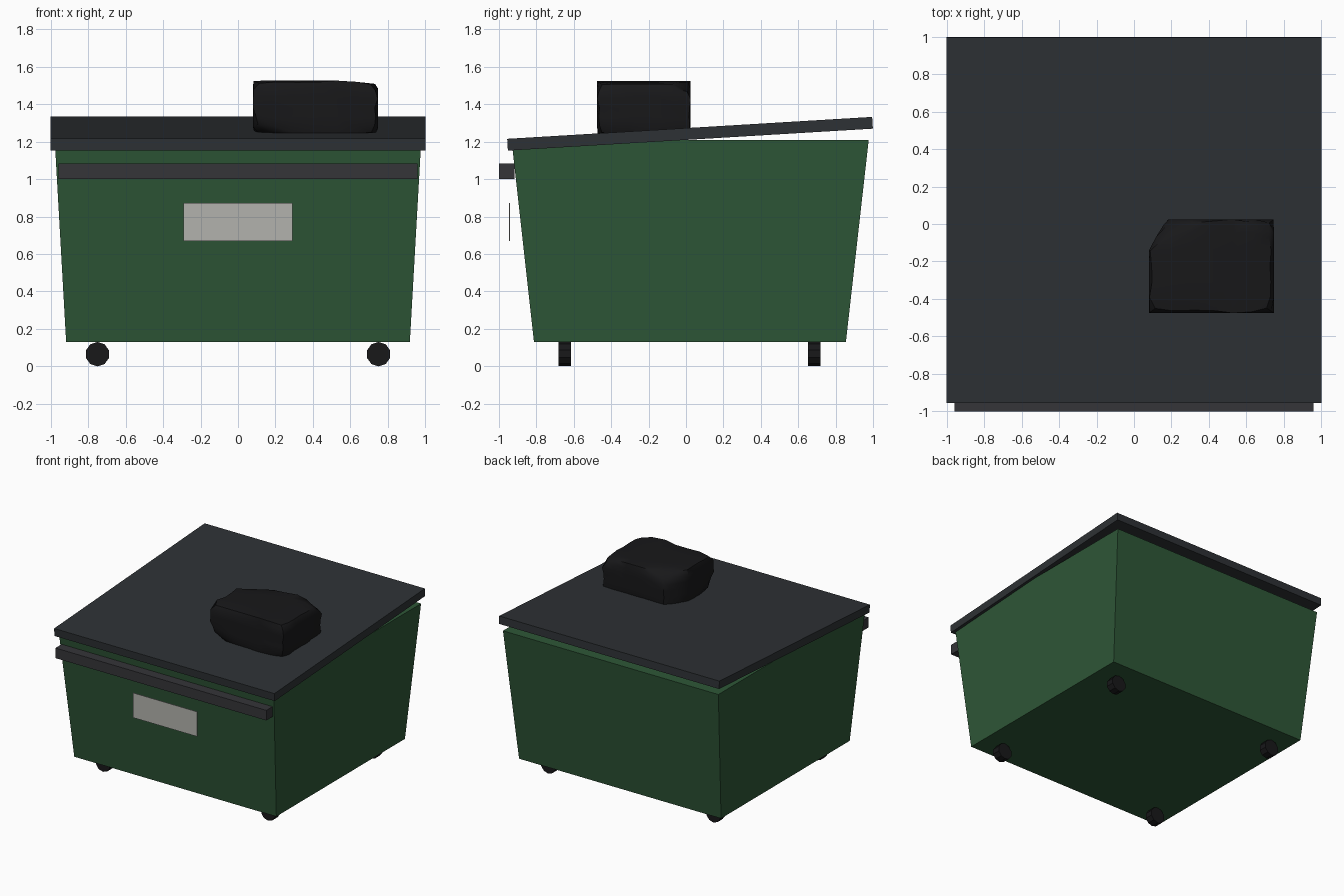
import bpy, bmesh, math, random
from mathutils import Vector

if "Cube" in bpy.data.objects:
    bpy.data.objects.remove(bpy.data.objects["Cube"])

random.seed(4)


def material(name, rgb):
    m = bpy.data.materials.new(name)
    m.diffuse_color = (*rgb, 1)
    m.use_nodes = True
    m.node_tree.nodes["Principled BSDF"].inputs["Base Color"].default_value = m.diffuse_color
    return m


GREEN = material("green_paint", (0.027, 0.095, 0.038))
LID = material("lid_plastic", (0.027, 0.031, 0.035))
STEEL = material("dark_steel", (0.035, 0.035, 0.04))
LABEL = material("label_grey", (0.45, 0.45, 0.42))
BLACK = material("black", (0.009, 0.009, 0.01))


def finish(bm, name, mat):
    bmesh.ops.recalc_face_normals(bm, faces=bm.faces)
    me = bpy.data.meshes.new(name)
    bm.to_mesh(me)
    bm.free()
    me.materials.append(mat)
    ob = bpy.data.objects.new(name, me)
    bpy.context.collection.objects.link(ob)
    return ob


def box(name, lo, hi, mat):
    """Axis-aligned box between two corners, origin at its centre."""
    lo, hi = Vector(lo), Vector(hi)
    bm = bmesh.new()
    bmesh.ops.create_cube(bm, size=1)
    bmesh.ops.scale(bm, vec=hi - lo, verts=bm.verts)
    ob = finish(bm, name, mat)
    ob.location = (lo + hi) / 2
    return ob


# Tapered container, wider at the rim
bm = bmesh.new()
bmesh.ops.create_cube(bm, size=2)
for v in bm.verts:
    top = v.co.z > 0
    hx = 0.978 if top else 0.917
    front, back = (-0.933, 0.977) if top else (-0.813, 0.855)
    v.co = (hx * v.co.x, back if v.co.y > 0 else front, 1.21 if top else 0.13)
finish(bm, "container", GREEN)

# Lid, tilted up towards the back
lid = box("lid", (-1, -0.956, 1.211), (1, 0.999, 1.274), LID)
lid.rotation_euler.x = math.radians(3.44)

# Front bar and label plate
box("front_bar", (-0.957, -1.0, 1.0), (0.957, -0.917, 1.083), STEEL)
box("label_plate", (-0.29, -0.947, 0.67), (0.29, -0.942, 0.873), LABEL)

# Four wheels with axles along y
for sx, side in ((-1, "left"), (1, "right")):
    for y, end in ((-0.648, "front"), (0.685, "back")):
        bm = bmesh.new()
        bmesh.ops.create_cone(bm, cap_ends=True, segments=10, radius1=0.065,
                              radius2=0.065, depth=0.066)
        w = finish(bm, f"{end}_{side}_wheel", BLACK)
        w.location = (sx * 0.75, y, 0.0655)
        w.rotation_euler.x = math.pi / 2

# Rubbish bag: lumpy rounded block, flattened on its sides
bm = bmesh.new()
bmesh.ops.create_cube(bm, size=2)
bmesh.ops.subdivide_edges(bm, edges=bm.edges, cuts=5, use_grid_fill=True)
dents = [((-1, 0.47, 0), 1.18), ((-1, -0.9, -0.9), 2.3), ((0.25, 0, 1), 1.12),
         ((-0.8, 1, 0.9), 2.0), ((0.9, 0.9, 0.8), 2.15), ((0.9, -0.8, 0.8), 2.2)]
for v in bm.verts:
    n = 9
    k = sum(abs(c) ** n for c in v.co) ** (1 / n)
    p = v.co / k * (1.05 + random.uniform(-0.04, 0.04))
    for d, limit in dents:
        d = Vector(d)
        over = p.dot(d) - limit
        if over > 0:
            p -= d * over / d.length_squared
    v.co = [max(-1, min(1, c)) for c in p]
bmesh.ops.scale(bm, vec=(0.333, 0.25, 0.145), verts=bm.verts)
bag = finish(bm, "rubbish_bag", BLACK)
bag.location = (0.413, -0.225, 1.38)
bpy.context.view_layer.objects.active = bag
bag.select_set(True)
bpy.ops.object.shade_smooth_by_angle(angle=math.radians(40))
